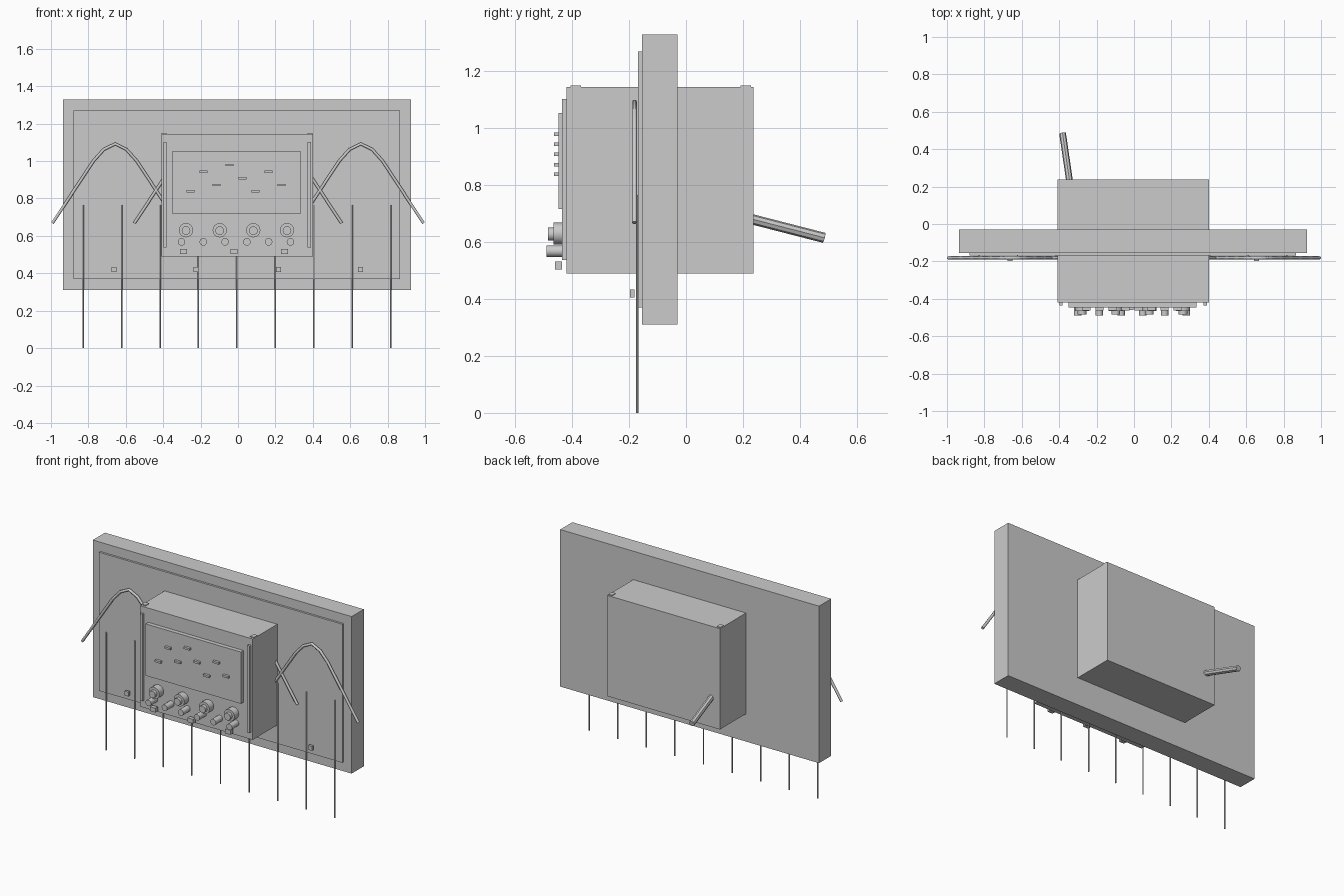
import bpy
from mathutils import Vector

cube = bpy.data.objects.get("Cube")
if cube:
    bpy.data.objects.remove(cube)

# Single grey finish
grey = bpy.data.materials.new("plain_grey")
grey.use_nodes = True
grey.diffuse_color = (0.6, 0.6, 0.6, 1)
grey.node_tree.nodes["Principled BSDF"].inputs["Base Color"].default_value = (0.6, 0.6, 0.6, 1)

MID = -0.005  # centre line of the case and board


def box(name, x, y, z):
    """Box from (low, high) ranges on each axis."""
    spans = (x, y, z)
    bpy.ops.mesh.primitive_cube_add(size=1, location=[(a + b) / 2 for a, b in spans])
    ob = bpy.context.object
    ob.name = name
    size = [b - a for a, b in spans]
    for v in ob.data.vertices:
        v.co = [c * s for c, s in zip(v.co, size)]
    ob.data.materials.append(grey)
    return ob


def block(name, cx, cz, w, h, y):
    """Box placed by its centre in the front plane."""
    return box(name, (cx - w / 2, cx + w / 2), y, (cz - h / 2, cz + h / 2))


def rod(name, start, end, radius, sides=16):
    """Cylinder between two points."""
    a, b = Vector(start), Vector(end)
    bpy.ops.mesh.primitive_cylinder_add(vertices=sides, radius=radius, depth=(b - a).length,
                                        location=(a + b) / 2)
    ob = bpy.context.object
    ob.name = name
    ob.rotation_euler = (b - a).to_track_quat('Z', 'Y').to_euler()
    ob.data.materials.append(grey)
    bpy.ops.object.shade_smooth_by_angle()
    return ob


def dial(name, x, z, radius, back, front):
    return rod(name, (x, back, z), (x, front, z), radius)


# Board, facing sheet and case
box("backboard", (-0.935, 0.925), (-0.155, -0.03), (0.31, 1.33))
box("facing_sheet", (-0.88, 0.867), (-0.168, -0.155), (0.37, 1.27))
box("case", (-0.41, 0.40), (-0.42, 0.237), (0.49, 1.145))

# Case trim: side strips and low corner pads
for side in (-1, 1):
    block("side_strip", MID + side * 0.385, 0.82, 0.018, 0.565, (-0.435, -0.42))
    for y in (-0.387, 0.21):
        block("corner_pad", MID + side * 0.39, 1.145, 0.028, 0.01, (y - 0.018, y + 0.018))

# Display with staggered indicator bars
box("display", (-0.35, 0.333), (-0.447, -0.42), (0.717, 1.053))
rows = (0.838, 0.944, 0.872, 0.979, 0.908, 0.838, 0.944, 0.872)
for i, z in enumerate(rows):
    block("indicator_bar", -0.254 + i * 0.0695, z, 0.042, 0.013, (-0.463, -0.445))

# Stepped knobs
for i in range(4):
    x = -0.278 + i * 0.18
    dial("knob_base", x, 0.63, 0.038, -0.42, -0.465)
    dial("knob_cap", x, 0.628, 0.023, -0.465, -0.485)

# Small round plugs
for i in range(6):
    dial("plug", -0.302 + i * 0.1165, 0.568, 0.02, -0.42, -0.49)

# Square buttons
for i in range(3):
    block("button", -0.291 + i * 0.27, 0.517, 0.038, 0.028, (-0.46, -0.435))

# Small clips along the lower board
for i in range(4):
    block("board_clip", -0.663 + i * 0.4395, 0.42, 0.027, 0.028, (-0.197, -0.181))

# Thin upright wires
for i in range(9):
    x = -0.828 + i * 0.2055
    rod("upright_wire", (x, -0.171, 0), (x, -0.171, 0.765), 0.004, 8)

# Overlapping arched cables
half = [(0, 0), (0.09, 0.215), (0.175, 0.42), (0.25, 0.6), (0.33, 0.79), (0.41, 0.93), (0.5, 1)]
arch = half + [(1 - t, h) for t, h in reversed(half[:-1])]
for i in range(4):
    centre = -0.657 + i * 0.438
    curve = bpy.data.curves.new("arched_cable", 'CURVE')
    curve.dimensions = '3D'
    curve.bevel_depth = 0.009
    curve.bevel_resolution = 1
    curve.use_fill_caps = True
    spline = curve.splines.new('POLY')
    spline.points.add(len(arch) - 1)
    for p, (t, h) in zip(spline.points, arch):
        p.co = (centre + (t - 0.5) * 0.67, -0.181, 0.668 + h * 0.424, 1)
    curve.materials.append(grey)
    bpy.context.collection.objects.link(bpy.data.objects.new("arched_cable", curve))

# Rear cable stub
rod("rear_stub", (-0.341, 0.205, 0.687), (-0.382, 0.485, 0.615), 0.018, 8)
